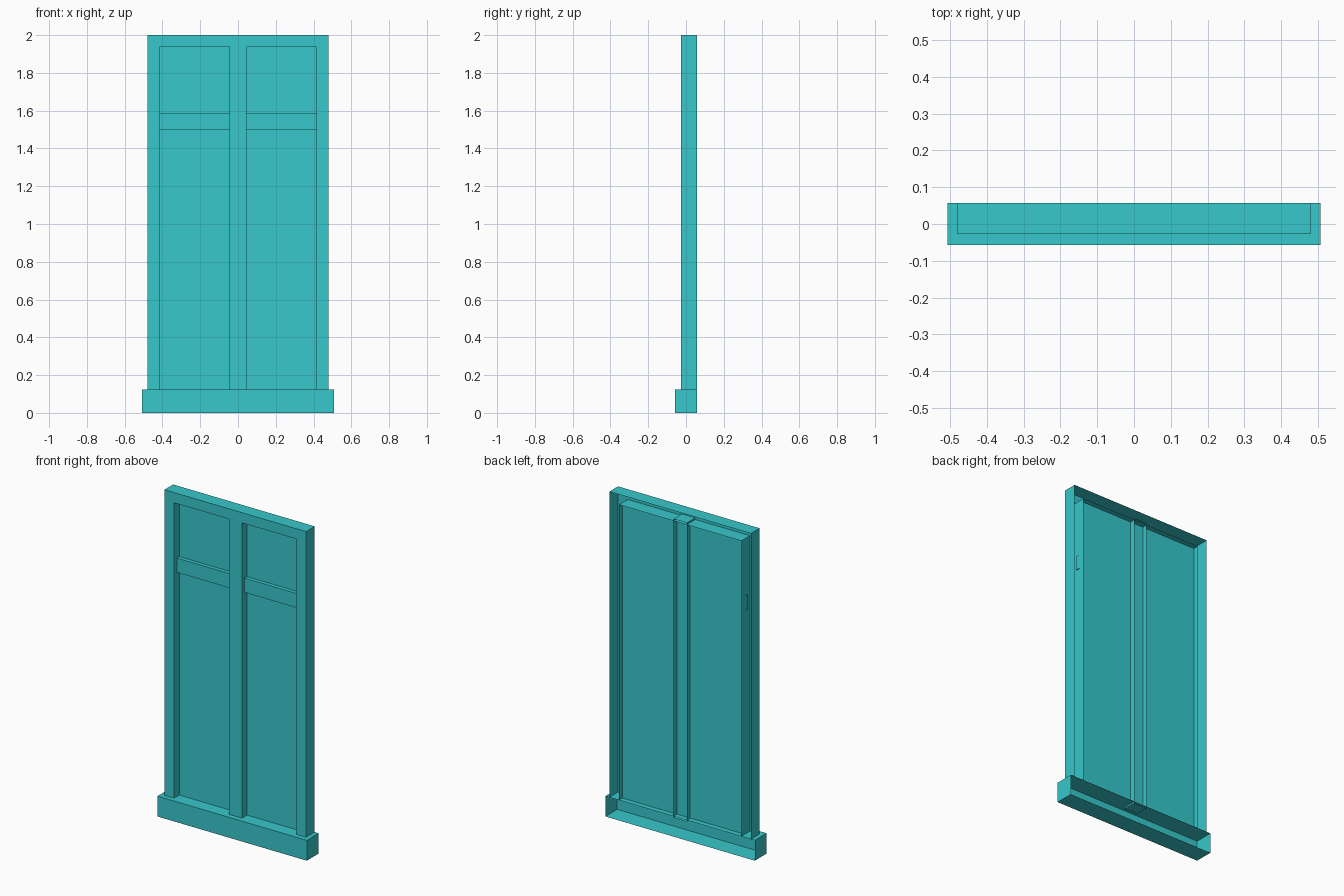
import bpy
import bmesh
from mathutils import Vector

cube = bpy.data.objects.get("Cube")
if cube:
    bpy.data.objects.remove(cube, do_unlink=True)

# One flat colour for everything
paint = bpy.data.materials.new("turquoise")
paint.use_nodes = True
colour = (0.038, 0.578, 0.604, 1.0)
paint.diffuse_color = colour
paint.node_tree.nodes["Principled BSDF"].inputs["Base Color"].default_value = colour

BACK, FRONT = 0.057, -0.027
BASE_TOP, TOP = 0.125, 2.0
GLASS_Y = 0.024


def finish(name, bm):
    mesh = bpy.data.meshes.new(name)
    bm.to_mesh(mesh)
    bm.free()
    mesh.materials.append(paint)
    obj = bpy.data.objects.new(name, mesh)
    bpy.context.collection.objects.link(obj)
    return obj


def open_box(name, lo, hi):
    """Box whose rear (+y) side is left open."""
    lo, hi = Vector(lo), Vector(hi)
    bm = bmesh.new()
    bmesh.ops.create_cube(bm, size=1)
    for v in bm.verts:
        v.co = (lo + hi) / 2 + v.co * (hi - lo)
    bm.normal_update()
    rear = [f for f in bm.faces if f.normal.y > 0.5]
    bmesh.ops.delete(bm, geom=rear, context='FACES')
    return finish(name, bm)


def door_frame():
    """Hollow arch: outer wall, front face and opening wall, open at the rear."""
    bm = bmesh.new()
    rings = []
    for half, top, y in ((0.48, TOP, BACK), (0.48, TOP, FRONT),
                         (0.415, 1.937, FRONT), (0.415, 1.937, BACK)):
        path = ((-half, BASE_TOP), (-half, top), (half, top), (half, BASE_TOP))
        rings.append([bm.verts.new((x, y, z)) for x, z in path])
    for a, b in zip(rings, rings[1:]):
        for i in range(3):
            bm.faces.new((a[i], a[i + 1], b[i + 1], b[i]))
    bmesh.ops.recalc_face_normals(bm, faces=bm.faces)
    # Make the front face point forwards
    if any(f.normal.y > 0.5 for f in bm.faces):
        bmesh.ops.reverse_faces(bm, faces=bm.faces)
    return finish("door_frame", bm)


def panel():
    """Single sheet closing the opening."""
    bm = bmesh.new()
    corners = ((-0.415, BASE_TOP), (0.415, BASE_TOP), (0.415, 1.937), (-0.415, 1.937))
    bm.faces.new([bm.verts.new((x, GLASS_Y, z)) for x, z in corners])
    return finish("recessed_panel", bm)


# Threshold, frame and panel
open_box("threshold", (-0.507, -0.057, 0), (0.507, BACK, BASE_TOP))
door_frame()
panel()

# Centre post and cross rails
open_box("centre_post", (-0.045, FRONT + 0.002, BASE_TOP - 0.01), (0.045, BACK - 0.001, 1.948))
for side, name in ((-1, "right_cross_rail"), (1, "left_cross_rail")):
    x0, x1 = sorted((side * 0.04, side * 0.42))
    open_box(name, (x0, 0.0, 1.5), (x1, GLASS_Y, 1.588))
